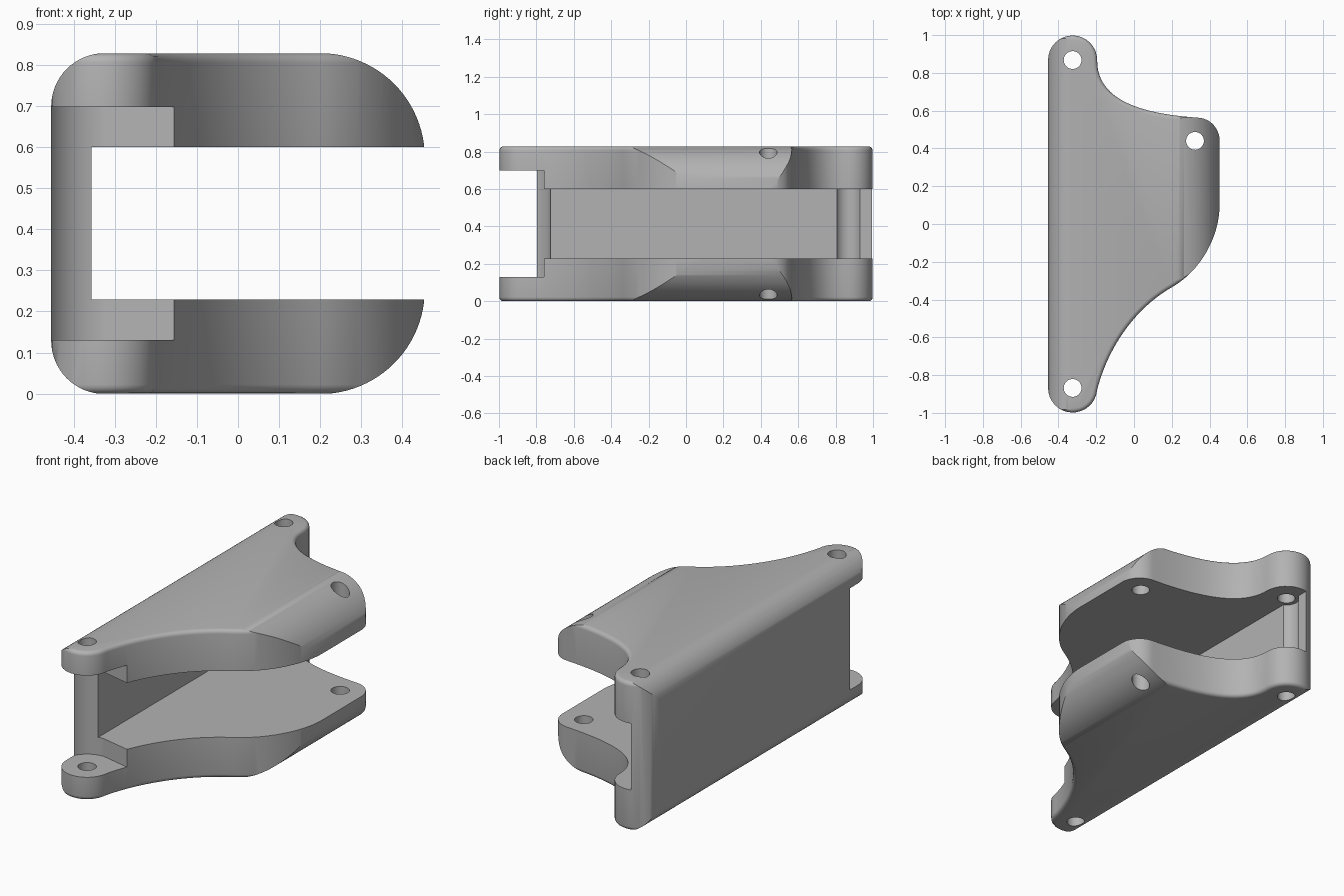
import bpy, bmesh
from math import sin, cos, radians
from mathutils import Vector
from mathutils.geometry import interpolate_bezier

cube = bpy.data.objects.get("Cube")
if cube:
    bpy.data.objects.remove(cube, do_unlink=True)

H = 0.828          # overall height
PIN_X = -0.325     # hinge pin line
PIN_Y = 0.868

grey = bpy.data.materials.new("plain_grey")
grey.use_nodes = True
colour = (0.45, 0.45, 0.45, 1)
grey.diffuse_color = colour
grey.node_tree.nodes["Principled BSDF"].inputs["Base Color"].default_value = colour


def arc(cx, cy, r, start, end, n=16):
    angles = [radians(start + (end - start) * i / n) for i in range(n + 1)]
    return [(cx + r * cos(a), cy + r * sin(a)) for a in angles]


def bezier(p0, c0, c1, p1, n=24):
    # inner points only, so that neighbouring pieces share their ends
    pts = interpolate_bezier(Vector(p0), Vector(c0), Vector(c1), Vector(p1), n)
    return [(p.x, p.y) for p in pts[1:-1]]


def prism(name, pts, low, high, along="z", round_edge=0):
    """Extrude a 2D outline along z, or along y for an (x, z) outline."""
    bm = bmesh.new()
    place = (lambda p, d: (p[0], p[1], d)) if along == "z" else (lambda p, d: (p[0], d, p[1]))
    face = bm.faces.new([bm.verts.new(place(p, low)) for p in pts])
    new = bmesh.ops.extrude_face_region(bm, geom=[face])["geom"]
    shift = place((0, 0), high - low)
    bmesh.ops.translate(bm, vec=shift, verts=[v for v in new if isinstance(v, bmesh.types.BMVert)])
    bmesh.ops.recalc_face_normals(bm, faces=bm.faces)
    if round_edge:
        rims = [e for e in bm.edges if abs(e.verts[0].co.z - e.verts[1].co.z) < 1e-5]
        bmesh.ops.bevel(bm, geom=rims, offset=round_edge, segments=4, profile=0.5, affect="EDGES")
    mesh = bpy.data.meshes.new(name)
    bm.to_mesh(mesh)
    bm.free()
    mesh.materials.append(grey)
    obj = bpy.data.objects.new(name, mesh)
    bpy.context.collection.objects.link(obj)
    return obj


def carve(target, cutter, operation="DIFFERENCE"):
    cutter.hide_render = True
    mod = target.modifiers.new("carve", "BOOLEAN")
    mod.operation = operation
    mod.solver = "EXACT"
    mod.object = cutter
    bpy.context.view_layer.objects.active = target
    bpy.ops.object.modifier_apply(modifier=mod.name)
    bpy.data.objects.remove(cutter, do_unlink=True)


# Plan outline: two pin bosses, a swept front flank, a rounded rear corner
front_boss = arc(PIN_X, -PIN_Y, 0.13, 180, 355)
flank_mid, flank_end = (0.2, -0.335), (0.453, 0.1)
corner = arc(0.333, 0.443, 0.12, 0, 87)
rear_boss = arc(PIN_X, PIN_Y, 0.13, 0, 180)
outline = (front_boss
           + bezier(front_boss[-1], (-0.14, -0.66), (0, -0.45), flank_mid)
           + [flank_mid]
           + bezier(flank_mid, (0.35, -0.25), (0.453, -0.07), flank_end)
           + [flank_end] + corner
           + bezier(corner[-1], (0.1, 0.58), (-0.198, 0.63), rear_boss[0])
           + rear_boss)
bracket = prism("bracket", outline, 0, H, round_edge=0.022)

# Cross-section: small rounding along the spine, large along the open side
upper = arc(0.2, H - 0.254, 0.255, 0, 90, 24) + arc(PIN_X, H - 0.129, 0.13, 90, 180)
lower = [(x, H - z) for x, z in reversed(upper)]
carve(bracket, prism("section", upper + lower, -1.1, 1.1, "y"), "INTERSECT")

# Open slot between the two arms, leaving the spine wall
slot = [(-0.357, -1.2), (0.7, -1.2), (0.7, 1.2), (-0.357, 1.2)]
carve(bracket, prism("slot", slot, 0.229, 0.6))

# Hinge clearance at the front end
notch = ([(-0.6, -1.2), (0.1, -1.2), (0.1, -0.815)]
         + arc(PIN_X, -PIN_Y, 0.148, 90, 152) + [(-0.6, -0.8)])
carve(bracket, prism("notch", notch, 0.13, 0.698))

# Scallop in the spine beside the rear pin
carve(bracket, prism("scallop", arc(PIN_X, PIN_Y, 0.07, 0, 345, 23), 0.2295, 0.5995))

# Pin holes through both arms
for x, y in ((PIN_X, PIN_Y), (PIN_X, -PIN_Y), (0.323, 0.44)):
    carve(bracket, prism("pin_hole", arc(x, y, 0.047, 0, 352.5, 47), -0.1, 1))

bpy.ops.object.select_all(action="DESELECT")
bracket.select_set(True)
bpy.context.view_layer.objects.active = bracket
bpy.ops.object.shade_smooth_by_angle(angle=radians(30))
